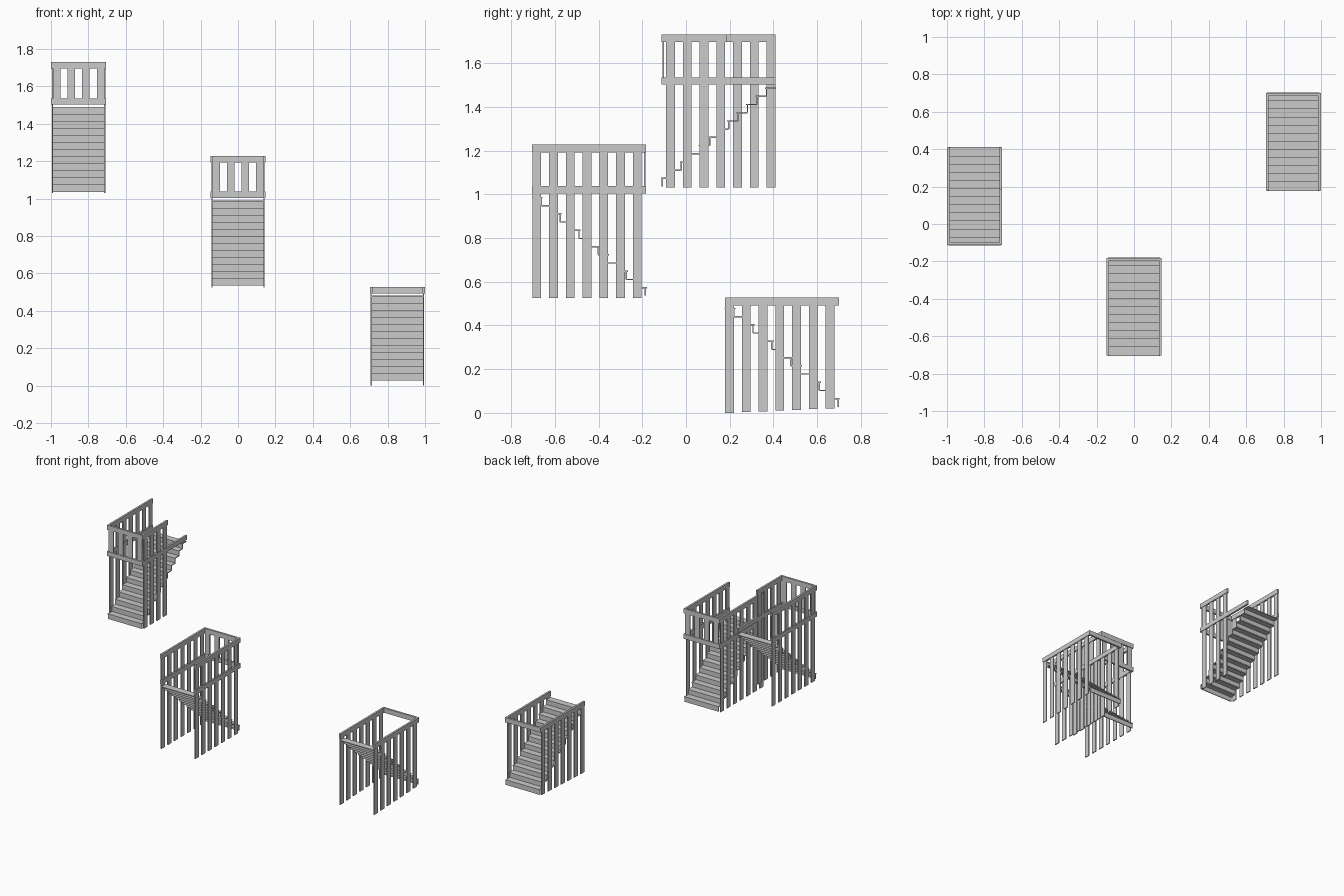
import bpy, bmesh
from mathutils import Matrix, Vector

if "Cube" in bpy.data.objects:
    bpy.data.objects.remove(bpy.data.objects["Cube"])

HALF = 0.147      # half width of a flight
LENGTH = 0.522    # run of a flight
RAIL_T, POST_T, PLATE_T = 0.014, 0.007, 0.006


class Part:
    """Collects boxes; u runs from the low end of the flight to the high end."""
    def __init__(self, name, cx, ylow, s):
        self.name, self.cx, self.ylow, self.s = name, cx, ylow, s
        self.bm = bmesh.new()

    def box(self, x, u, z):
        y = sorted((self.ylow + self.s * u[0], self.ylow + self.s * u[1]))
        lo = Vector((self.cx + x[0], y[0], z[0]))
        hi = Vector((self.cx + x[1], y[1], z[1]))
        m = Matrix.Translation((lo + hi) / 2) @ Matrix.Diagonal((*(hi - lo), 1))
        bmesh.ops.create_cube(self.bm, size=1, matrix=m)

    def finish(self):
        me = bpy.data.meshes.new(self.name)
        self.bm.to_mesh(me)
        self.bm.free()
        bpy.context.collection.objects.link(bpy.data.objects.new(self.name, me))


def flight(name, cx, ylow, s, tread_z, post_z, rails, slope=0, half_side=0):
    """s: direction of climb along y; half_side: side (+1) with a shortened balustrade."""
    place = (cx, ylow, s)

    # treads and risers
    steps = Part(name + "_steps", *place)
    for i in range(12):
        u, z = i * 0.0433 - 0.003, tread_z + i * 0.0375
        w = (-HALF + 0.007, HALF - 0.007)
        steps.box(w, (u, u + 0.05), (z - PLATE_T, z))
        steps.box(w, (u + 0.004, u + 0.004 + PLATE_T), (z - 0.04, z - PLATE_T))
    steps.finish()

    # side posts
    posts = Part(name + "_posts", *place)
    for side in (-1, 1):
        for i in range(4 if side == half_side else 7):
            u = 0.041 + i * 0.0767
            x = sorted((side * (HALF - 0.004), side * (HALF - 0.004 - POST_T)))
            posts.box(x, (u - 0.02, u + 0.02), (post_z[0] + slope * (6 - i) / 6, post_z[1]))
    # short bars across the closed low end
    if len(rails) > 1:
        for x in (-0.117, -0.039, 0.039, 0.117):
            posts.box((x - 0.02, x + 0.02), (0.004, 0.004 + POST_T), (rails[0][0], rails[1][0]))
    posts.finish()

    # U-shaped rails
    for k, z in enumerate(rails):
        rail = Part(f"{name}_rail_{k + 1}", *place)
        for side in (-1, 1):
            end = 0.3 if side == half_side and k else LENGTH
            rail.box(sorted((side * HALF, side * (HALF - RAIL_T))), (0, end), z)
        rail.box((-HALF + RAIL_T, HALF - RAIL_T), (0, RAIL_T), z)
        rail.finish()


flight("lower_flight", 0.852, 0.70, -1, 0.068, (0, 0.5), [(0.492, 0.527)], slope=0.02)
flight("middle_flight", 0, -0.182, -1, 0.576, (0.525, 1.2), [(1.003, 1.038), (1.192, 1.227)])
flight("upper_flight", -0.852, -0.112, 1, 1.076, (1.03, 1.7), [(1.502, 1.535), (1.696, 1.731)],
       half_side=1)
